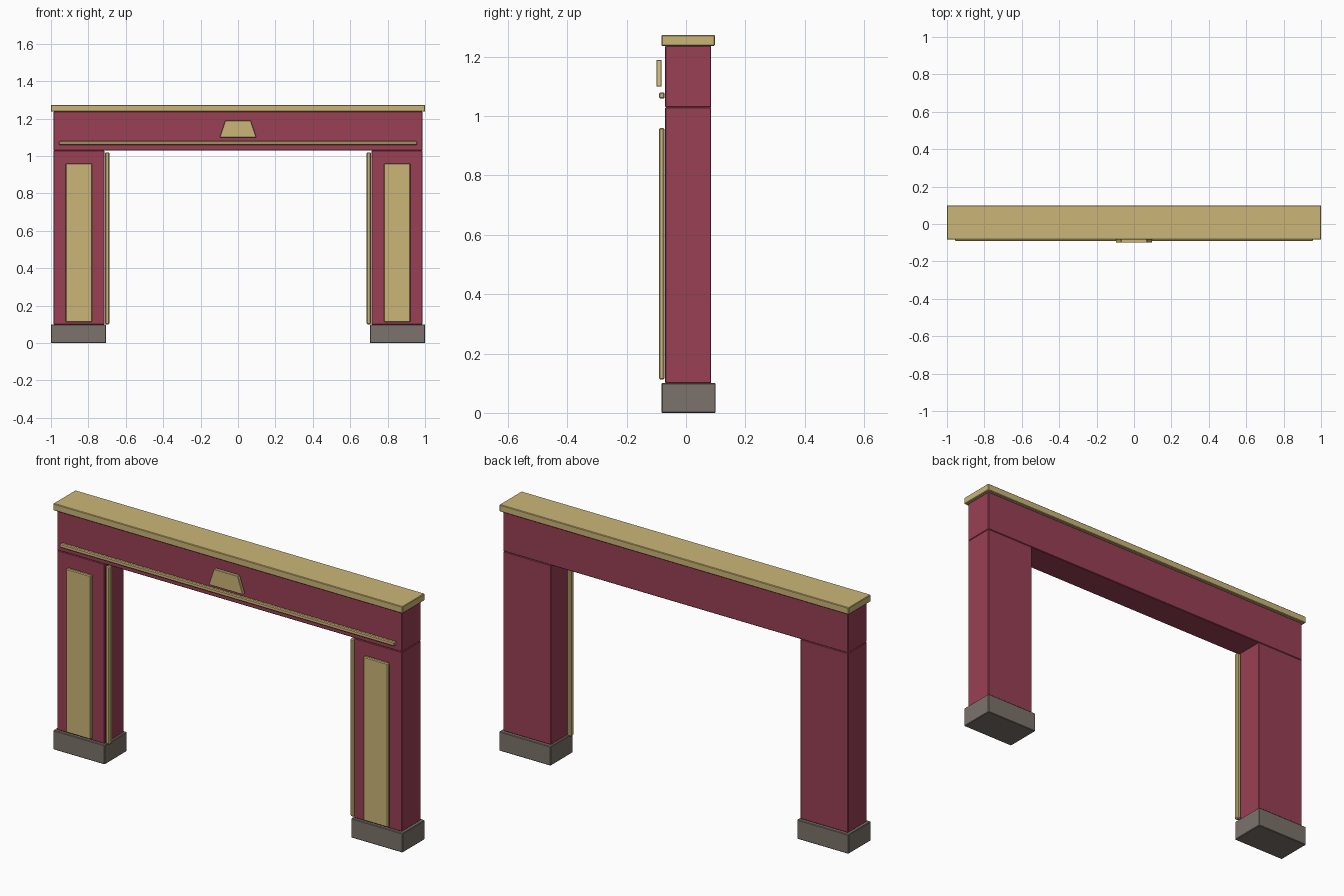
import bpy, bmesh

if "Cube" in bpy.data.objects:
    bpy.data.objects.remove(bpy.data.objects["Cube"])


def material(name, rgb):
    m = bpy.data.materials.new(name)
    m.diffuse_color = (*rgb, 1)
    m.use_nodes = True
    m.node_tree.nodes["Principled BSDF"].inputs["Base Color"].default_value = m.diffuse_color
    return m


RED = material("red_paint", (0.32, 0.05, 0.09))
TAN = material("tan_trim", (0.60, 0.47, 0.19))
STONE = material("dark_stone", (0.20, 0.17, 0.145))


def finish(name, bm, mat, bevel):
    bmesh.ops.recalc_face_normals(bm, faces=bm.faces)
    me = bpy.data.meshes.new(name)
    bm.to_mesh(me)
    bm.free()
    ob = bpy.data.objects.new(name, me)
    bpy.context.collection.objects.link(ob)
    me.materials.append(mat)
    mod = ob.modifiers.new("edge_chamfer", 'BEVEL')
    mod.width = bevel
    mod.segments = 1
    return ob


def box(name, x, y, z, mat, bevel=0.003):
    bm = bmesh.new()
    bmesh.ops.create_cube(bm, size=1)
    for v in bm.verts:
        v.co = [(a + b) / 2 + c * (b - a) for c, (a, b) in zip(v.co, (x, y, z))]
    return finish(name, bm, mat, bevel)


# Mirrored legs with their plinths, raised panels and inner edge strips
for side, s in (("left", -1), ("right", 1)):
    def span(a, b):
        return tuple(sorted((s * a, s * b)))
    box(side + "_plinth", span(0.705, 1.0), (-0.083, 0.1), (0, 0.1), STONE)
    box(side + "_leg", span(0.714, 0.987), (-0.07, 0.085), (0.1, 1.03), RED)
    box(side + "_panel", span(0.78, 0.922), (-0.091, -0.073), (0.112, 0.96), TAN, 0.004)
    box(side + "_inner_strip", span(0.688, 0.711), (-0.067, -0.042), (0.1, 1.02), TAN, 0.005)

# Lintel, mantel shelf and moulding
box("lintel", (-0.987, 0.987), (-0.07, 0.085), (1.03, 1.237), RED)
box("mantel_shelf", (-1, 1), (-0.083, 0.098), (1.237, 1.273), TAN)
box("lintel_moulding", (-0.958, 0.958), (-0.091, -0.072), (1.059, 1.08), TAN, 0.004)

# Tapered keystone
bm = bmesh.new()
profile = [(-0.098, 1.1), (0.098, 1.1), (0.068, 1.189), (-0.068, 1.189)]
face = bm.faces.new([bm.verts.new((x, -0.1, z)) for x, z in profile])
ext = bmesh.ops.extrude_face_region(bm, geom=[face])
bmesh.ops.translate(bm, vec=(0, 0.018, 0),
                    verts=[g for g in ext["geom"] if isinstance(g, bmesh.types.BMVert)])
finish("keystone", bm, TAN, 0.002)
